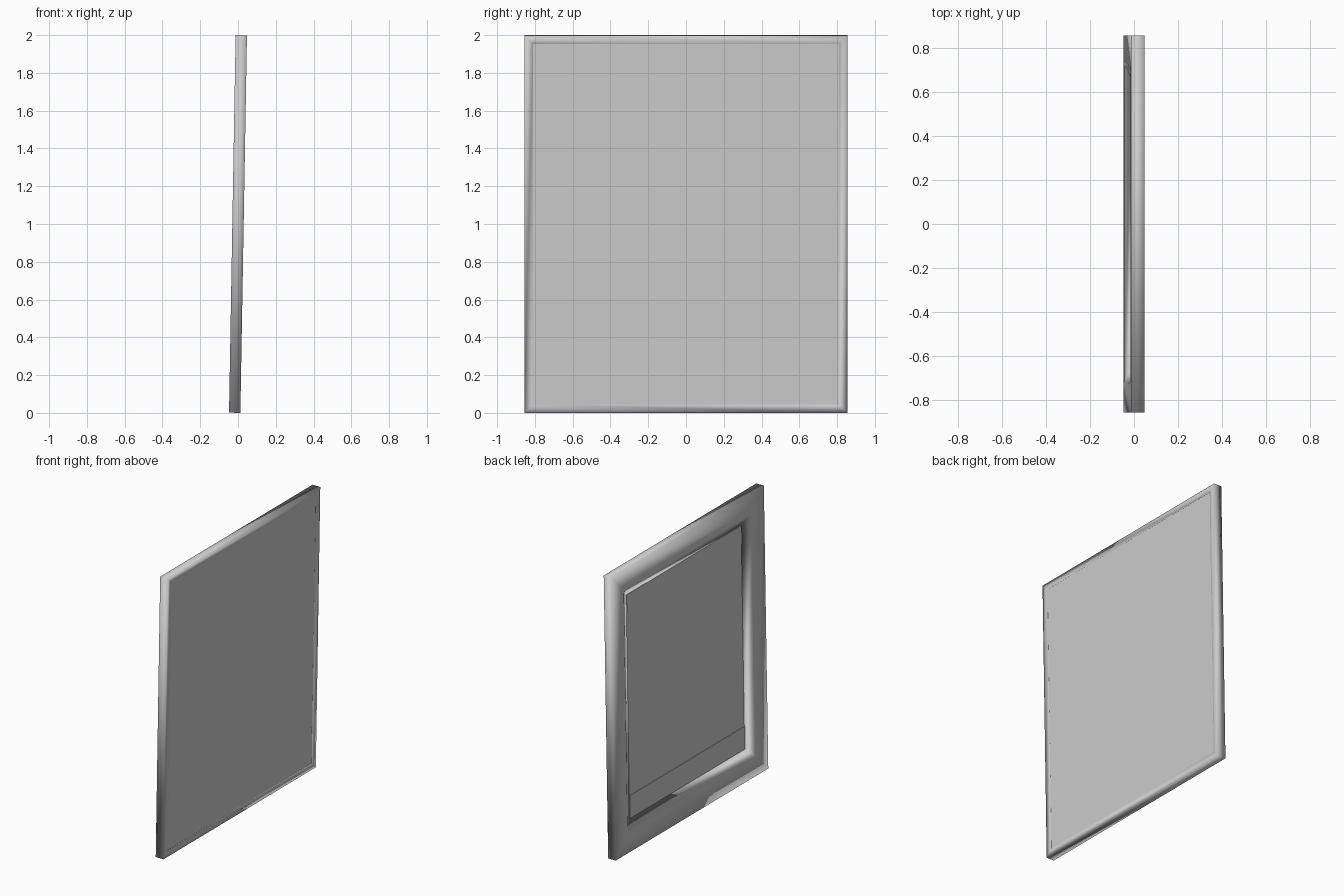
import bpy
import bmesh
import math
from mathutils import Matrix

if "Cube" in bpy.data.objects:
    bpy.data.objects.remove(bpy.data.objects["Cube"])

HALF_W, HALF_H, HALF_T = 0.855, 0.9995, 0.03
LEAN = Matrix.Translation((0, 0, 1)) @ Matrix.Rotation(math.radians(1), 4, 'Y')

grey = bpy.data.materials.new("light_grey")
grey.use_nodes = True
grey.diffuse_color = (0.6, 0.6, 0.6, 1)
grey.node_tree.nodes["Principled BSDF"].inputs["Base Color"].default_value = grey.diffuse_color


def finish(name, bm, smooth=False):
    """Lean the part and put it in the scene."""
    bmesh.ops.recalc_face_normals(bm, faces=bm.faces)
    for face in bm.faces:
        face.smooth = smooth
    bm.transform(LEAN)
    mesh = bpy.data.meshes.new(name)
    bm.to_mesh(mesh)
    bm.free()
    mesh.materials.append(grey)
    bpy.context.collection.objects.link(bpy.data.objects.new(name, mesh))


def board(name, x0, x1, half_w, z0, z1):
    bm = bmesh.new()
    bmesh.ops.create_cube(bm, size=1)
    bm.transform(Matrix.Translation(((x0 + x1) / 2, 0, (z0 + z1) / 2))
                 @ Matrix.Diagonal((x1 - x0, 2 * half_w, z1 - z0, 1)))
    finish(name, bm)


# Frame: rectangular loops given by inset and depth, joined as a closed ring
RIM, CHAMFER, FLOOR = 0.045, 0.135, 0.21
FLOOR_X = 0.005
profile = [(RIM, HALF_T - 0.003), (RIM, HALF_T), (0, HALF_T),
           (0, -HALF_T), (CHAMFER, -HALF_T), (FLOOR, FLOOR_X)]
bm = bmesh.new()
loops = []
for inset, x in profile:
    w, h = HALF_W - inset, HALF_H - inset
    loops.append([bm.verts.new((x, sy * w, sz * h))
                  for sy, sz in ((-1, -1), (1, -1), (1, 1), (-1, 1))])
for a, b in zip(loops, loops[1:] + loops[:1]):
    for i in range(4):
        j = (i + 1) % 4
        bm.faces.new((a[i], a[j], b[j], b[i]))
finish("frame", bm, smooth=True)

# Front panel, just below the rim
board("front_panel", HALF_T - 0.012, HALF_T - 0.002, HALF_W - RIM,
      RIM - HALF_H, HALF_H - RIM)

# Backing board in the rear recess, with a slat at top and bottom
inner_w, inner_h = HALF_W - FLOOR, HALF_H - FLOOR
board("backing_board", FLOOR_X, FLOOR_X + 0.012, inner_w, -inner_h, inner_h)
board("top_slat", FLOOR_X - 0.004, FLOOR_X + 0.002, inner_w, inner_h - 0.13, inner_h)
board("bottom_slat", FLOOR_X - 0.004, FLOOR_X + 0.002, inner_w, -inner_h, 0.16 - inner_h)
